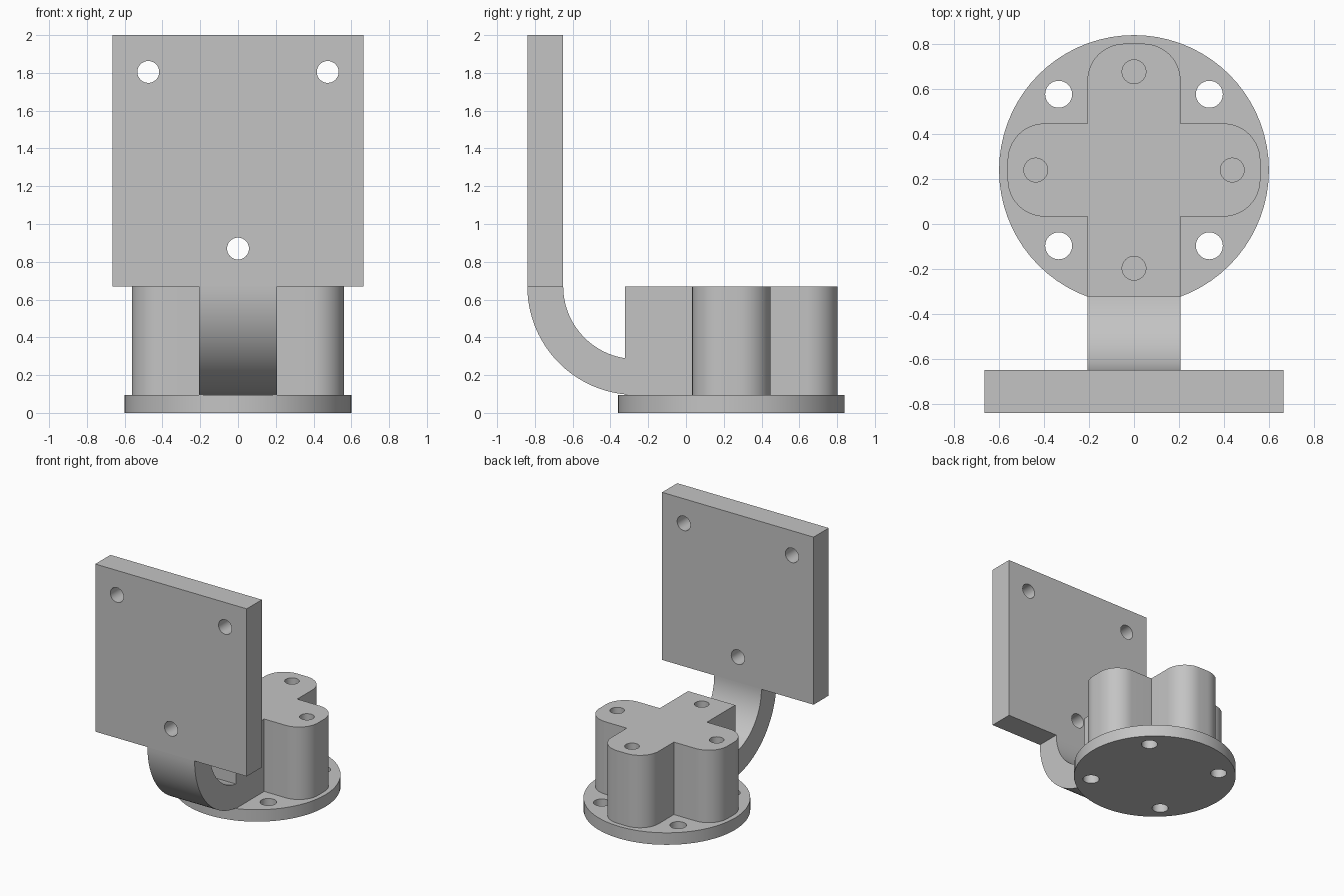
import bpy, bmesh
from math import sin, cos, pi, acos, radians
from mathutils import Matrix

cube = bpy.data.objects.get("Cube")
if cube:
    bpy.data.objects.remove(cube, do_unlink=True)

grey = bpy.data.materials.new("plain_grey")
grey.use_nodes = True
colour = (0.55, 0.55, 0.55, 1)
grey.diffuse_color = colour
grey.node_tree.nodes["Principled BSDF"].inputs["Base Color"].default_value = colour

CY = 0.24          # centre of the round base in y
BASE_TOP = 0.095
BLOCK_TOP = 0.67
ARM = 0.207        # half width of the block arms and the bracket
FRONT, REAR = -0.84, -0.65   # faces of the upright plate
TO_Y = Matrix.Rotation(radians(90), 4, 'X')                              # (u, v, w) -> (x, z, -y)
TO_X = Matrix(((0, 0, 1, 0), (1, 0, 0, 0), (0, 1, 0, 0), (0, 0, 0, 1)))  # (u, v, w) -> (y, z, x)


def arc(u, v, r, start, end, n):
    """Points on an arc, angles in radians."""
    angles = [start + (end - start) * i / n for i in range(n + 1)]
    return [(u + r * cos(a), v + r * sin(a)) for a in angles]


def circle(u, v, r, n=48):
    return arc(u, v, r, 0, 2 * pi, n)[:-1]


def prism(name, outline, low, high, frame=Matrix()):
    """Extrude an outline from low to high along the frame's third axis."""
    bm = bmesh.new()
    face = bm.faces.new([bm.verts.new((u, v, low)) for u, v in outline])
    new = bmesh.ops.extrude_face_region(bm, geom=[face])["geom"]
    top = [g for g in new if isinstance(g, bmesh.types.BMVert)]
    bmesh.ops.translate(bm, verts=top, vec=(0, 0, high - low))
    bm.transform(frame)
    bmesh.ops.recalc_face_normals(bm, faces=bm.faces)
    mesh = bpy.data.meshes.new(name)
    bm.to_mesh(mesh)
    bm.free()
    mesh.materials.append(grey)
    obj = bpy.data.objects.new(name, mesh)
    bpy.context.collection.objects.link(obj)
    return obj


def drill(obj, centres, r, low, high, frame=Matrix()):
    """Cut round holes and remove the cutters afterwards."""
    bpy.context.view_layer.objects.active = obj
    for u, v in centres:
        cutter = prism("hole_cutter", circle(u, v, r, 32), low, high, frame)
        cutter.hide_render = True
        mod = obj.modifiers.new("hole", 'BOOLEAN')
        mod.operation, mod.solver, mod.object = 'DIFFERENCE', 'EXACT', cutter
        bpy.ops.object.modifier_apply(modifier=mod.name)
        bpy.data.objects.remove(cutter, do_unlink=True)


# Round base with four through holes
base = prism("round_base", circle(0, CY, 0.6, 72), 0, BASE_TOP)
drill(base, [(sx * 0.335, CY + sy * 0.337) for sx in (-1, 1) for sy in (-1, 1)],
      0.06, -0.1, 0.2)

# Cross-shaped block: three rounded arms and one square arm at the front
END, R = 0.562, 0.165


def rounded_arm(turn):
    inner = END - R
    pts = [(ARM, -ARM)]
    pts += arc(inner, R - ARM, R, -pi / 2, 0, 12)
    pts += arc(inner, ARM - R, R, 0, pi / 2, 12)
    c, s = round(cos(turn)), round(sin(turn))
    return [(c * x - s * y, CY + s * x + c * y) for x, y in pts]


outline = []
for k in range(3):
    outline += rounded_arm(k * pi / 2)
outline += [(-ARM, CY - ARM), (-ARM, CY - END), (ARM, CY - END)]
block = prism("cross_block", outline, BASE_TOP, BLOCK_TOP)
d = 0.437
drill(block, [(d, CY), (-d, CY), (0, CY + d), (0, CY - d)], 0.053, 0.3, 0.8)

# Curved bracket joining the block to the plate
pivot = -0.265
outer, inner = pivot - FRONT, pivot - REAR
meet = CY - END - pivot
curve = arc(pivot, BLOCK_TOP, outer, pi, 2 * pi - acos(meet / outer), 32)
curve += arc(pivot, BLOCK_TOP, inner, 2 * pi - acos(meet / inner), pi, 32)
bracket = prism("curved_bracket", curve, -ARM, ARM, TO_X)

# Upright plate with three through holes
W = 0.665
plate = prism("upright_plate", [(-W, BLOCK_TOP), (W, BLOCK_TOP), (W, 2), (-W, 2)],
              -REAR, -FRONT, TO_Y)
drill(plate, [(-0.475, 1.805), (0.475, 1.805), (0, 0.87)], 0.058, 0.5, 1, TO_Y)

# Smooth curved walls, keep edges sharp
bpy.ops.object.select_all(action='DESELECT')
for obj in (base, block, bracket, plate):
    obj.select_set(True)
bpy.context.view_layer.objects.active = base
bpy.ops.object.shade_smooth_by_angle(angle=radians(30))
